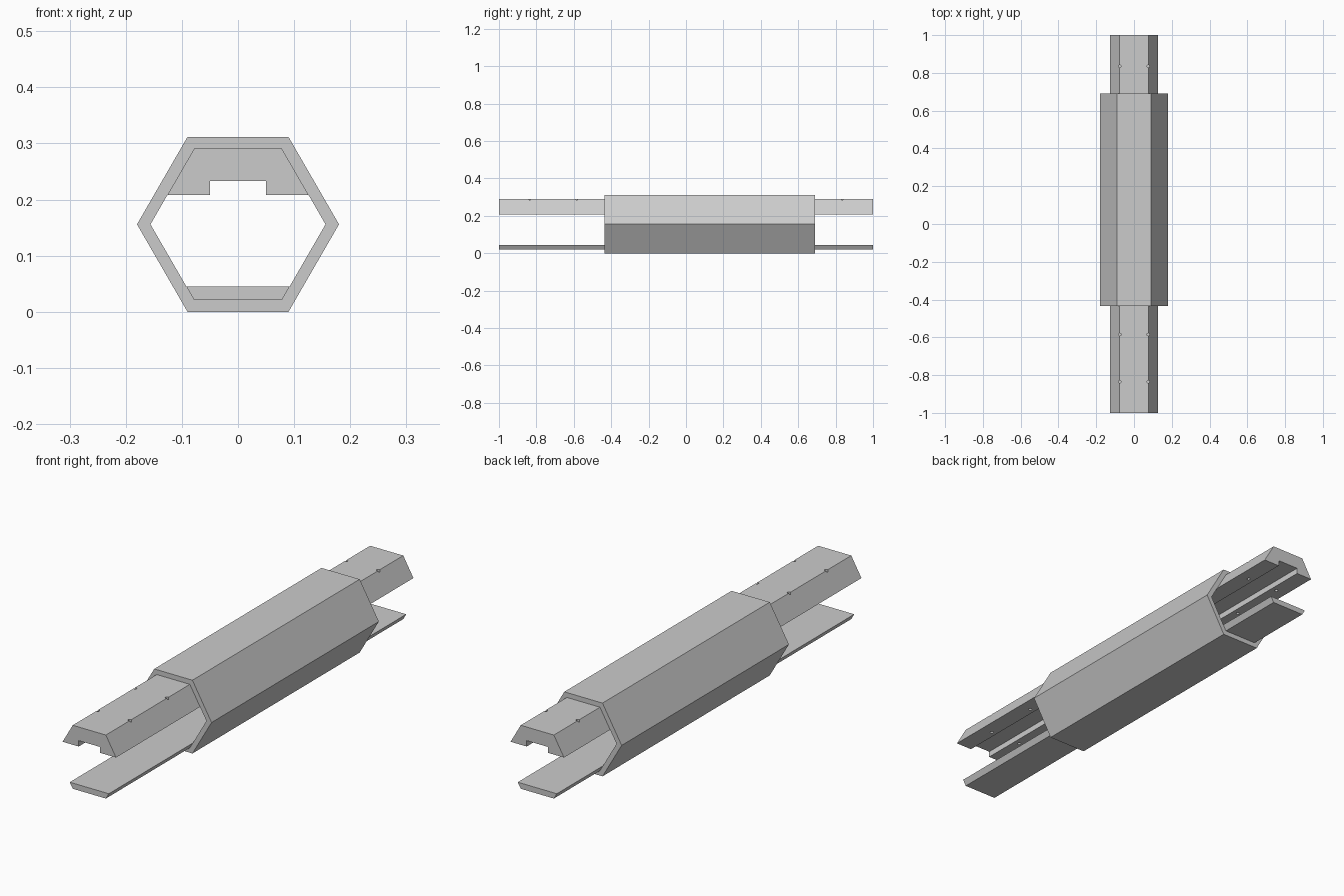
import bpy, bmesh
from math import cos, sin, pi, sqrt

cube = bpy.data.objects.get("Cube")
if cube:
    bpy.data.objects.remove(cube, do_unlink=True)

R_OUT, R_IN = 0.18, 0.156
MID = R_OUT * sqrt(3) / 2          # height of the hexagon centre
APO = R_IN * sqrt(3) / 2           # inner half height

grey = bpy.data.materials.new("light_grey")
grey.use_nodes = True
colour = (0.6, 0.6, 0.6, 1)
grey.diffuse_color = colour
grey.node_tree.nodes["Principled BSDF"].inputs["Base Color"].default_value = colour


def add_object(name, bm):
    bmesh.ops.recalc_face_normals(bm, faces=bm.faces)
    mesh = bpy.data.meshes.new(name)
    bm.to_mesh(mesh)
    bm.free()
    mesh.materials.append(grey)
    obj = bpy.data.objects.new(name, mesh)
    bpy.context.collection.objects.link(obj)
    return obj


def extrude_profile(name, half, y0, y1):
    """Mirror a right-hand (x, z) outline and extrude it along y."""
    outline = half + [(-x, z) for x, z in reversed(half)]
    bm = bmesh.new()
    face = bm.faces.new([bm.verts.new((x, y0, z)) for x, z in outline])
    ext = bmesh.ops.extrude_face_region(bm, geom=[face], use_keep_orig=True)
    moved = [v for v in ext["geom"] if isinstance(v, bmesh.types.BMVert)]
    bmesh.ops.translate(bm, verts=moved, vec=(0, y1 - y0, 0))
    return add_object(name, bm)


def inner_width(z):
    return R_IN - abs(z - MID) / sqrt(3)


# Hexagonal sleeve: outer and inner walls joined by end rims
bm = bmesh.new()
rings = []
for r, y in ((R_OUT, -0.435), (R_OUT, 0.69), (R_IN, 0.69), (R_IN, -0.435)):
    rings.append([bm.verts.new((r * cos(k * pi / 3), y, MID + r * sin(k * pi / 3)))
                  for k in range(6)])
for i in range(4):
    a, b = rings[i], rings[(i + 1) % 4]
    for k in range(6):
        n = (k + 1) % 6
        bm.faces.new((a[k], a[n], b[n], b[k]))
add_object("hexagonal_sleeve", bm)

# Slotted upper rail and thin lower rail, fitted to the sleeve's inside
top, low, slot = MID + APO, 0.208, 0.233
upper = extrude_profile("upper_rail", [(0.05, slot), (0.05, low), (inner_width(low), low),
                                       (inner_width(top), top)], -1, 1)
base, lip = MID - APO, 0.045
extrude_profile("lower_rail", [(inner_width(base), base), (inner_width(lip), lip)], -1, 1)

# Small screw holes drilled down through the upper rail
bm = bmesh.new()
for y in (-0.835, -0.585, 0.585, 0.835):
    for x in (-0.075, 0.075):
        made = bmesh.ops.create_cone(bm, cap_ends=True, segments=16, radius1=0.007,
                                     radius2=0.007, depth=0.2)
        bmesh.ops.translate(bm, verts=made["verts"], vec=(x, y, 0.25))
drill = add_object("hole_cutter", bm)
drill.hide_render = True
drill.hide_set(True)
cut = upper.modifiers.new("screw_holes", 'BOOLEAN')
cut.operation = 'DIFFERENCE'
cut.solver = 'EXACT'
cut.object = drill
